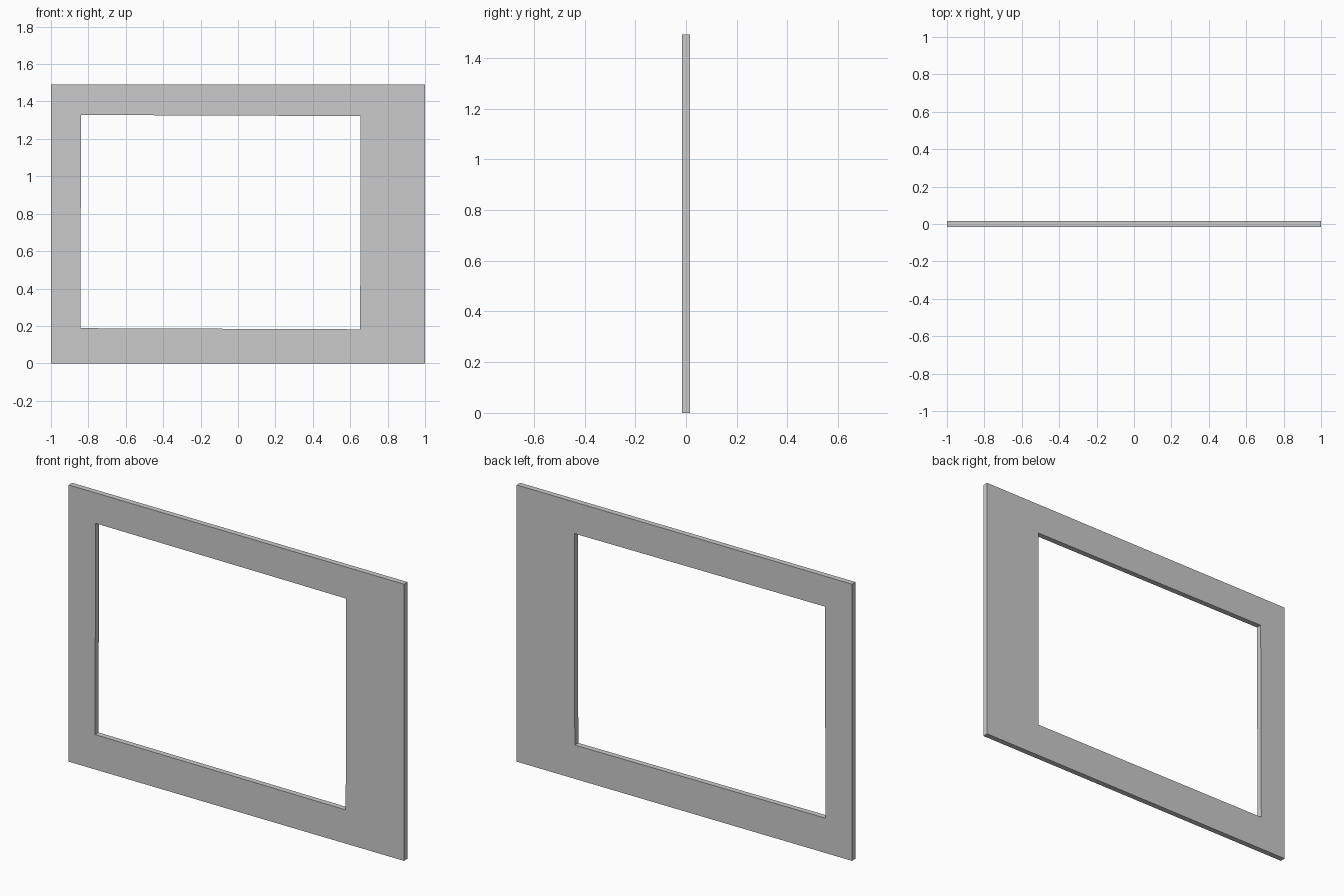
import bpy, bmesh

if "Cube" in bpy.data.objects:
    bpy.data.objects.remove(bpy.data.objects["Cube"])

HALF_DEPTH = 0.015
# Outer border and slightly skewed off-centre opening, as (x, z) corners
OUTER = [(-1, 0), (1, 0), (1, 1.492), (-1, 1.492)]
INNER = [(-0.843, 0.188), (0.653, 0.182), (0.656, 1.322), (-0.839, 1.328)]


def ring(bm, corners, y):
    return [bm.verts.new((x, y, z)) for x, z in corners]


def bridge(bm, a, b):
    for i in range(4):
        j = (i + 1) % 4
        bm.faces.new((a[i], a[j], b[j], b[i]))


# Flat panel frame: front, opening walls, back and outer walls
bm = bmesh.new()
loops = [ring(bm, c, y) for c, y in ((OUTER, -HALF_DEPTH), (INNER, -HALF_DEPTH),
                                     (INNER, HALF_DEPTH), (OUTER, HALF_DEPTH))]
for i in range(4):
    bridge(bm, loops[i], loops[(i + 1) % 4])
bmesh.ops.recalc_face_normals(bm, faces=bm.faces)

mesh = bpy.data.meshes.new("window_frame")
bm.to_mesh(mesh)
bm.free()
bpy.context.collection.objects.link(bpy.data.objects.new("window_frame", mesh))
